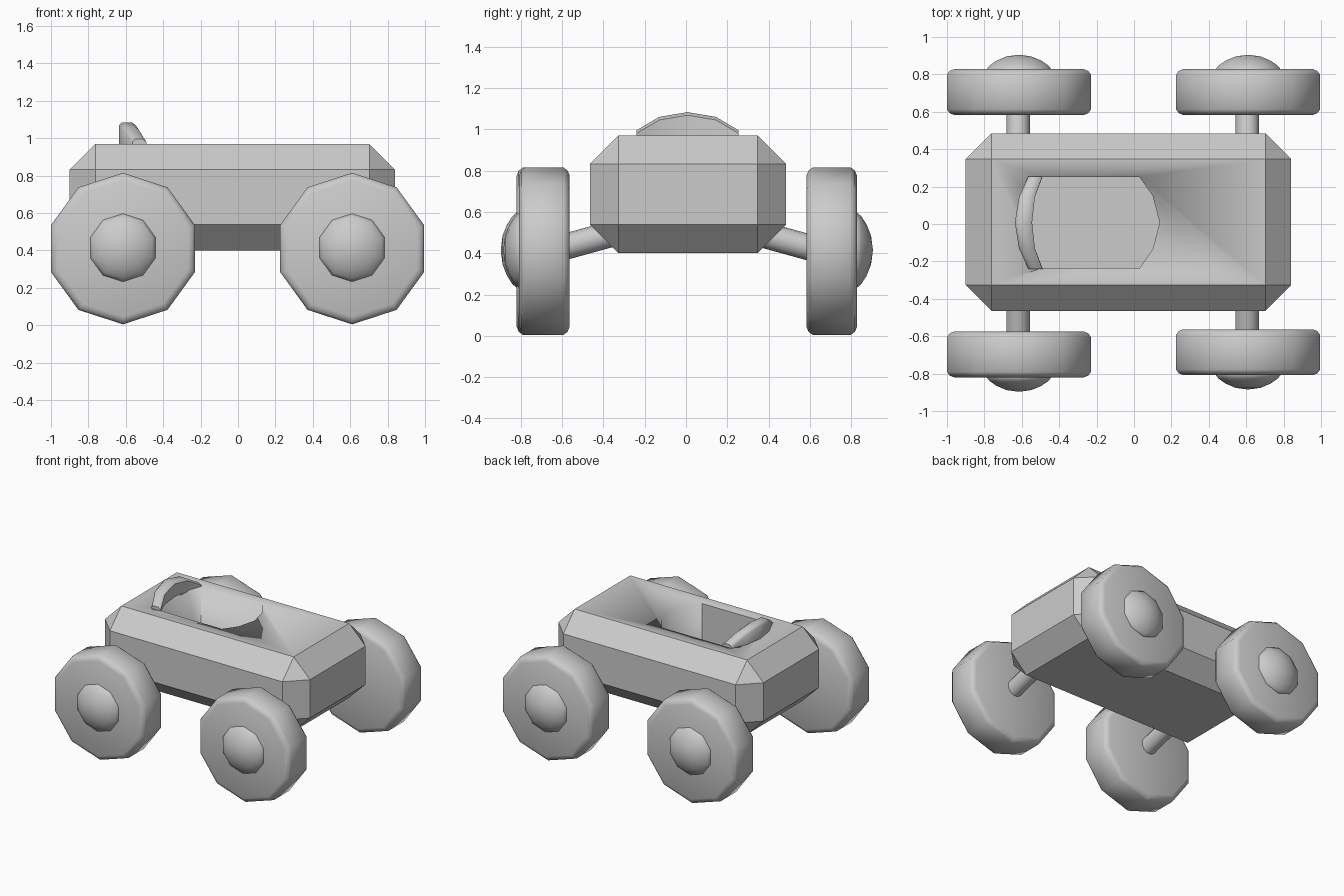
import bpy, bmesh, math
from mathutils import Vector

if "Cube" in bpy.data.objects:
    bpy.data.objects.remove(bpy.data.objects["Cube"])

grey = bpy.data.materials.new("light grey")
grey.diffuse_color = (0.6, 0.6, 0.6, 1)
grey.use_nodes = True
grey.node_tree.nodes["Principled BSDF"].inputs["Base Color"].default_value = grey.diffuse_color


def finish(bm, name, angle=30):
    bmesh.ops.recalc_face_normals(bm, faces=bm.faces[:])
    me = bpy.data.meshes.new(name)
    bm.to_mesh(me)
    bm.free()
    ob = bpy.data.objects.new(name, me)
    bpy.context.collection.objects.link(ob)
    me.materials.append(grey)
    bpy.ops.object.select_all(action='DESELECT')
    ob.select_set(True)
    bpy.context.view_layer.objects.active = ob
    bpy.ops.object.shade_smooth_by_angle(angle=math.radians(angle))
    return ob


def lathe(bm, profile, x, z, sign, n=10):
    """Spin (radius, y) points around the wheel axis; zero radius closes to a point."""
    rings = []
    for r, y in profile:
        if r == 0:
            rings.append([bm.verts.new((x, sign * y, z))] * n)
        else:
            rings.append([bm.verts.new((x + r * math.sin(2 * math.pi * i / n), sign * y,
                                        z + r * math.cos(2 * math.pi * i / n))) for i in range(n)])
    for a, b in zip(rings, rings[1:]):
        for i in range(n):
            j = (i + 1) % n
            bm.faces.new(list(dict.fromkeys((a[i], a[j], b[j], b[i]))))


# Body: box with every edge chamfered
bm = bmesh.new()
bmesh.ops.create_cube(bm, size=1)
for v in bm.verts:
    v.co = Vector((-0.03, 0.01, 0.685)) + Vector((v.co.x * 1.74, v.co.y * 0.95, v.co.z * 0.57))
bmesh.ops.bevel(bm, geom=bm.edges[:], offset=0.138, segments=1, affect='EDGES')
body = finish(bm, "body")

# Cockpit opening, cut into the body
outline = [(-0.49, 0.25), (0.03, 0.25), (0.10, 0.15), (0.137, 0.008), (0.10, -0.135),
           (0.03, -0.235), (-0.49, -0.235), (-0.53, -0.13), (-0.545, 0.008), (-0.53, 0.145)]
bm = bmesh.new()
bottom = bm.faces.new([bm.verts.new((x, y, 0.48)) for x, y in outline])
top = bmesh.ops.extrude_face_region(bm, geom=[bottom])["geom"]
for v in top:
    if isinstance(v, bmesh.types.BMVert):
        v.co.z = 1.2
cutter = finish(bm, "cockpit_cutter")
cutter.hide_render = True
mod = body.modifiers.new("cockpit", 'BOOLEAN')
mod.operation, mod.object, mod.solver = 'DIFFERENCE', cutter, 'EXACT'
bpy.context.view_layer.objects.active = body
bpy.ops.object.modifier_apply(modifier=mod.name)
bpy.data.objects.remove(cutter)

# Headrest: curved slab behind the cockpit, (y, front x, back x, top z)
stations = [(-0.24, -0.49, -0.565, 0.995), (-0.13, -0.53, -0.615, 1.06), (0.008, -0.545, -0.637, 1.083),
            (0.145, -0.53, -0.615, 1.06), (0.255, -0.49, -0.565, 0.995)]
bm = bmesh.new()
loops = []
for y, xf, xb, zt in stations:
    section = [(xf, 0.96), (xf, zt - 0.015), (xf - 0.02, zt), (xb + 0.015, zt), (xb, zt - 0.015), (xb, 0.96)]
    loops.append([bm.verts.new((x, y, z)) for x, z in section])
for a, b in zip(loops, loops[1:]):
    for i in range(6):
        j = (i + 1) % 6
        bm.faces.new((a[i], a[j], b[j], b[i]))
bm.faces.new(loops[0])
bm.faces.new(loops[-1])
finish(bm, "headrest", 50)

# Wheels, domed hubs and sloping axles
for label, x, sign, y0 in (("front_left", -0.615, -1, 0.575), ("front_right", 0.61, -1, 0.563),
                           ("back_left", -0.615, 1, 0.583), ("back_right", 0.61, 1, 0.583)):
    y1 = y0 + 0.245
    bm = bmesh.new()
    lathe(bm, [(0, y0), (0.365, y0), (0.39, y0 + 0.01), (0.405, y0 + 0.03),
               (0.405, y1 - 0.03), (0.39, y1 - 0.01), (0.365, y1), (0, y1)], x, 0.41, sign)
    finish(bm, "wheel_" + label, 60)

    bm = bmesh.new()
    lathe(bm, [(0.182, y1 - 0.02), (0.182, y1), (0.165, y1 + 0.02), (0.125, y1 + 0.046),
               (0.07, y1 + 0.068), (0, y1 + 0.077)], x, 0.415, sign)
    finish(bm, "hub_" + label, 60)

    a, b = Vector((x - 0.005, sign * 0.3, 0.51)), Vector((x - 0.005, sign * 0.68, 0.405))
    bm = bmesh.new()
    bmesh.ops.create_cone(bm, cap_ends=True, segments=16, radius1=0.063, radius2=0.063, depth=(b - a).length)
    bm.transform((b - a).to_track_quat('Z', 'Y').to_matrix().to_4x4())
    bmesh.ops.translate(bm, verts=bm.verts[:], vec=(a + b) / 2)
    finish(bm, "axle_" + label, 40)
